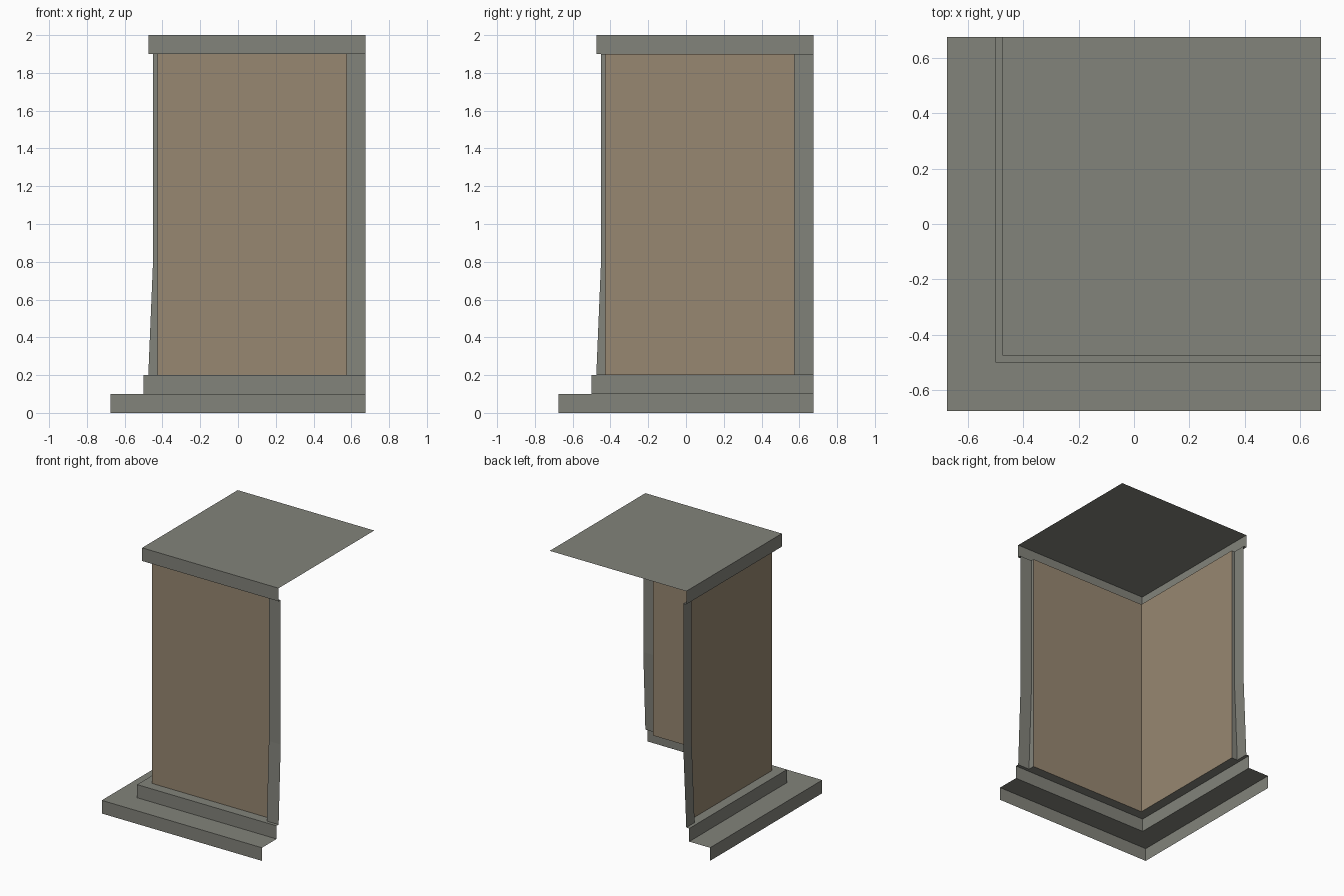
import bpy
import bmesh

if "Cube" in bpy.data.objects:
    bpy.data.objects.remove(bpy.data.objects["Cube"])

END = 0.675      # open far edge of the corner module
POST = 0.575     # where the wall panel meets the post


def material(name, rgb):
    m = bpy.data.materials.new(name)
    m.diffuse_color = (*rgb, 1)
    m.use_nodes = True
    m.node_tree.nodes["Principled BSDF"].inputs["Base Color"].default_value = m.diffuse_color
    return m


stone = material("grey stone", (0.225, 0.228, 0.197))
plaster = material("tan plaster", (0.310, 0.242, 0.164))


def build(name, faces, mat):
    bm = bmesh.new()
    for f in faces:
        bm.faces.new([bm.verts.new(p) for p in f])
    bmesh.ops.remove_doubles(bm, verts=bm.verts, dist=1e-5)
    mesh = bpy.data.meshes.new(name)
    bm.to_mesh(mesh)
    bm.free()
    mesh.materials.append(mat)
    ob = bpy.data.objects.new(name, mesh)
    bpy.context.collection.objects.link(ob)


def both_sides(faces):
    """Repeat the front faces on the left side, swapped over the diagonal."""
    return faces + [[(y, x, z) for x, y, z in reversed(f)] for f in faces]


def strip(profile, end, start=None):
    """Sweep (offset, height) points along the front; mitred corner by default."""
    faces = []
    for (d0, z0), (d1, z1) in zip(profile, profile[1:]):
        s0 = -d0 if start is None else start
        s1 = -d1 if start is None else start
        faces.append([(s0, -d0, z0), (end, -d0, z0), (end, -d1, z1), (s1, -d1, z1)])
    return faces


# stepped plinth with ledge, open inside
build("plinth", both_sides(
    strip([(0.675, 0), (0.675, 0.1), (0.5, 0.1), (0.5, 0.2), (0.475, 0.2)], END)
    + strip([(0.475, 0.2), (0.425, 0.2)], POST)), stone)

# wall panels
build("wall_panels", both_sides(strip([(0.425, 0.2), (0.425, 1.9)], POST)), plaster)

# flared half posts at the open ends
post_profile = [(0.475, 0.2), (0.45, 0.8), (0.45, 1.9)]
post_side = [(POST, -d, z) for d, z in [(0.425, 0.2)] + post_profile + [(0.425, 1.9)]]
build("end_posts", both_sides(strip(post_profile, END, POST) + [post_side]), stone)

# cornice band with soffit, and flat top
build("cornice", both_sides(
    strip([(0.425, 1.9), (0.45, 1.9)], POST)
    + strip([(0.45, 1.9), (0.475, 1.9), (0.475, 2)], END)), stone)
build("top_slab", [[(-0.475, -0.475, 2), (END, -0.475, 2), (END, END, 2), (-0.475, END, 2)]], stone)
